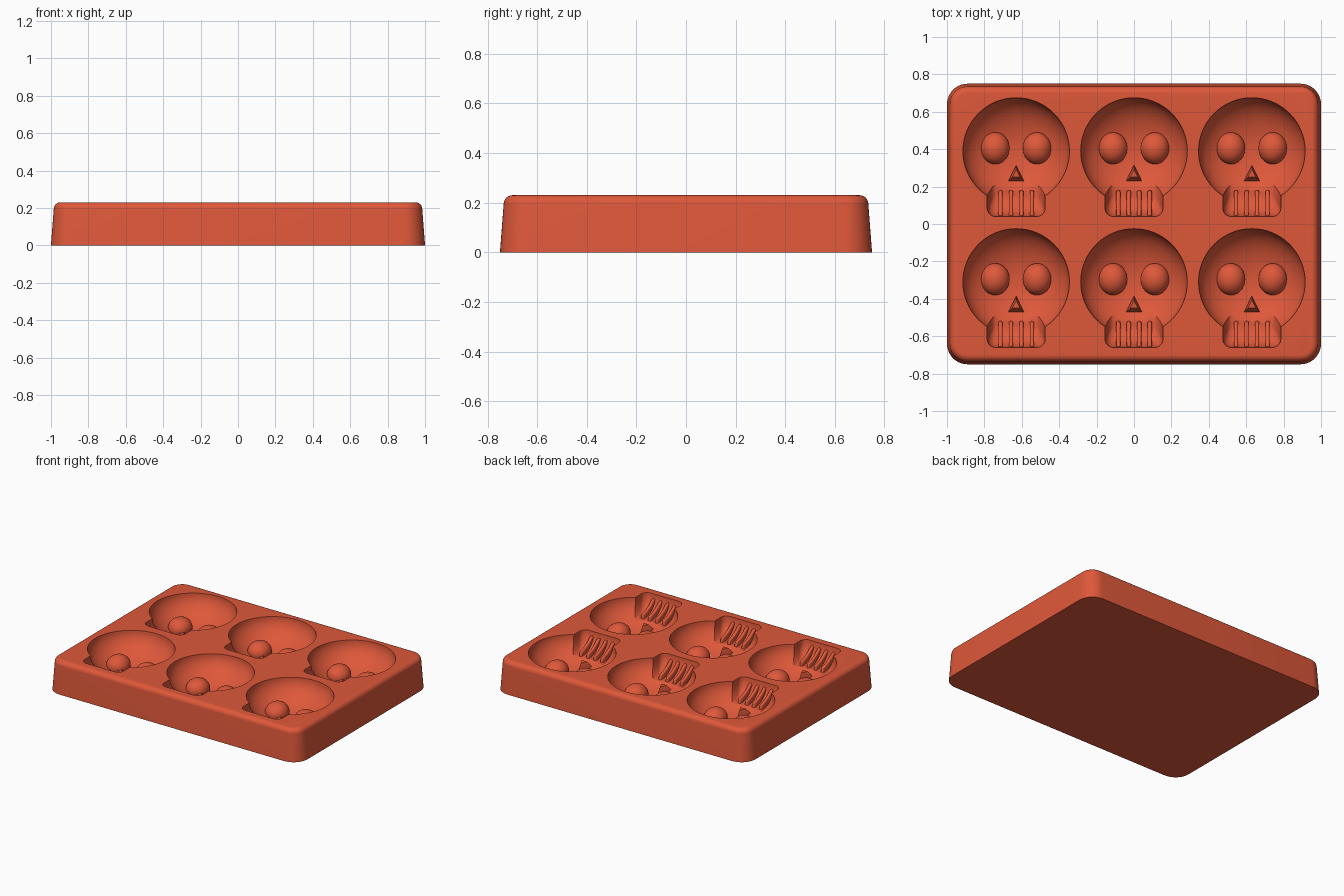
import bpy, bmesh
from math import sin, cos, pi, radians

cube = bpy.data.objects.get("Cube")
if cube:
    bpy.data.objects.remove(cube, do_unlink=True)

TOP = 0.23
CELLS = [(x, y) for x in (-0.63, 0, 0.63) for y in (-0.31, 0.39)]

red = bpy.data.materials.new("brick red silicone")
red.use_nodes = True
colour = (0.73, 0.098, 0.042, 1)
red.diffuse_color = colour
red.node_tree.nodes["Principled BSDF"].inputs["Base Color"].default_value = colour


def make_object(name, bm):
    bmesh.ops.recalc_face_normals(bm, faces=bm.faces)
    mesh = bpy.data.meshes.new(name)
    bm.to_mesh(mesh)
    bm.free()
    mesh.materials.append(red)
    obj = bpy.data.objects.new(name, mesh)
    bpy.context.collection.objects.link(obj)
    return obj


def smooth(obj, angle=35):
    bpy.ops.object.select_all(action="DESELECT")
    obj.select_set(True)
    bpy.context.view_layer.objects.active = obj
    bpy.ops.object.shade_smooth_by_angle(angle=radians(angle))


def loft(bm, loops):
    """Skin a stack of equal-length point loops and cap both ends."""
    rings = [[bm.verts.new(p) for p in loop] for loop in loops]
    n = len(rings[0])
    for a, b in zip(rings, rings[1:]):
        for i in range(n):
            j = (i + 1) % n
            bm.faces.new((a[i], a[j], b[j], b[i]))
    bm.faces.new(rings[0])
    bm.faces.new(rings[-1])


def rounded_rect(cx, cy, hx, hy, r, z, steps=10):
    points = []
    for k, (sx, sy) in enumerate(((1, 1), (-1, 1), (-1, -1), (1, -1))):
        for s in range(steps + 1):
            a = (k + s / steps) * pi / 2
            points.append((cx + sx * (hx - r) + r * cos(a),
                           cy + sy * (hy - r) + r * sin(a), z))
    return points


def circle(cx, cy, r, z, n=64):
    return [(cx + r * cos(2 * pi * i / n), cy + r * sin(2 * pi * i / n), z)
            for i in range(n)]


# Tray body: tapered sides and a rounded upper rim
rim = 0.035
sections = [(0, 0)]
for i in range(9):
    a = i / 8 * pi / 2
    sections.append((0.015 + rim * (1 - cos(a)), TOP - rim + rim * sin(a)))
bm = bmesh.new()
loft(bm, [rounded_rect(0, 0, 1 - d, 0.75 - d, 0.11 - d, z) for d, z in sections])
tray = make_object("tray", bm)

# Cutters: a round cranium bowl and a rounded jaw pocket in every cell
bowls, jaws = bmesh.new(), bmesh.new()
for cx, cy in CELLS:
    loops = [circle(cx, cy, 0.285, TOP + 0.1)]
    for i in range(18):
        a = i / 18 * pi / 2
        loops.append(circle(cx, cy, 0.285 * cos(a), TOP - 0.18 * sin(a)))
    loft(bowls, loops)
    loops = [rounded_rect(cx, cy - 0.15, 0.155, 0.2, 0.045, TOP + 0.1)]
    for i in range(11):
        a = i / 10 * pi / 2
        d = 1 - cos(a)
        loops.append(rounded_rect(cx, cy - 0.15, 0.155 - 0.06 * d, 0.2 - 0.12 * d,
                                  0.045 - 0.02 * d, TOP - 0.125 * sin(a)))
    loft(jaws, loops)

cutters = [make_object("bowl_cutter", bowls), make_object("jaw_cutter", jaws)]
for cutter in cutters:
    cutter.hide_render = True
    mod = tray.modifiers.new("cavity", "BOOLEAN")
    mod.operation = "DIFFERENCE"
    mod.solver = "EXACT"
    mod.object = cutter
bpy.context.view_layer.update()
evaluated = tray.evaluated_get(bpy.context.evaluated_depsgraph_get())
carved = bpy.data.meshes.new_from_object(evaluated)
tray.modifiers.clear()
tray.data = carved
for cutter in cutters:
    bpy.data.objects.remove(cutter, do_unlink=True)
smooth(tray)

# Raised eye domes
bm = bmesh.new()
for cx, cy in CELLS:
    for side in (-1, 1):
        new = bmesh.ops.create_uvsphere(bm, u_segments=32, v_segments=20, radius=1)["verts"]
        bmesh.ops.scale(bm, vec=(0.077, 0.085, 0.07), verts=new)
        bmesh.ops.translate(bm, vec=(cx + side * 0.112, cy + 0.015, 0.08), verts=new)
smooth(make_object("eye_domes", bm))

# Raised triangular noses
triangle = ((-0.042, -0.04), (0.042, -0.04), (0, 0.045))
bm = bmesh.new()
for cx, cy in CELLS:
    loft(bm, [[(cx + x * s, cy - 0.12 + y * s, z) for x, y in triangle]
              for s, z in ((1, 0.03), (1, 0.085), (0.5, 0.12))])
smooth(make_object("noses", bm))

# Raised ridges between the teeth, following the jaw floor
profile = ((-0.355, 0.05), (-0.352, 0.2), (-0.33, 0.195), (-0.3, 0.17),
           (-0.26, 0.148), (-0.215, 0.135), (-0.2, 0.05))
bm = bmesh.new()
for cx, cy in CELLS:
    for x in (-0.084, -0.028, 0.028, 0.084):
        loft(bm, [[(cx + x + w, cy + y, z) for y, z in profile]
                  for w in (-0.011, 0.011)])
bmesh.ops.recalc_face_normals(bm, faces=bm.faces)
bmesh.ops.bevel(bm, geom=bm.edges[:], offset=0.007, segments=2,
                profile=0.5, affect="EDGES", clamp_overlap=True)
smooth(make_object("tooth_ridges", bm), 50)
